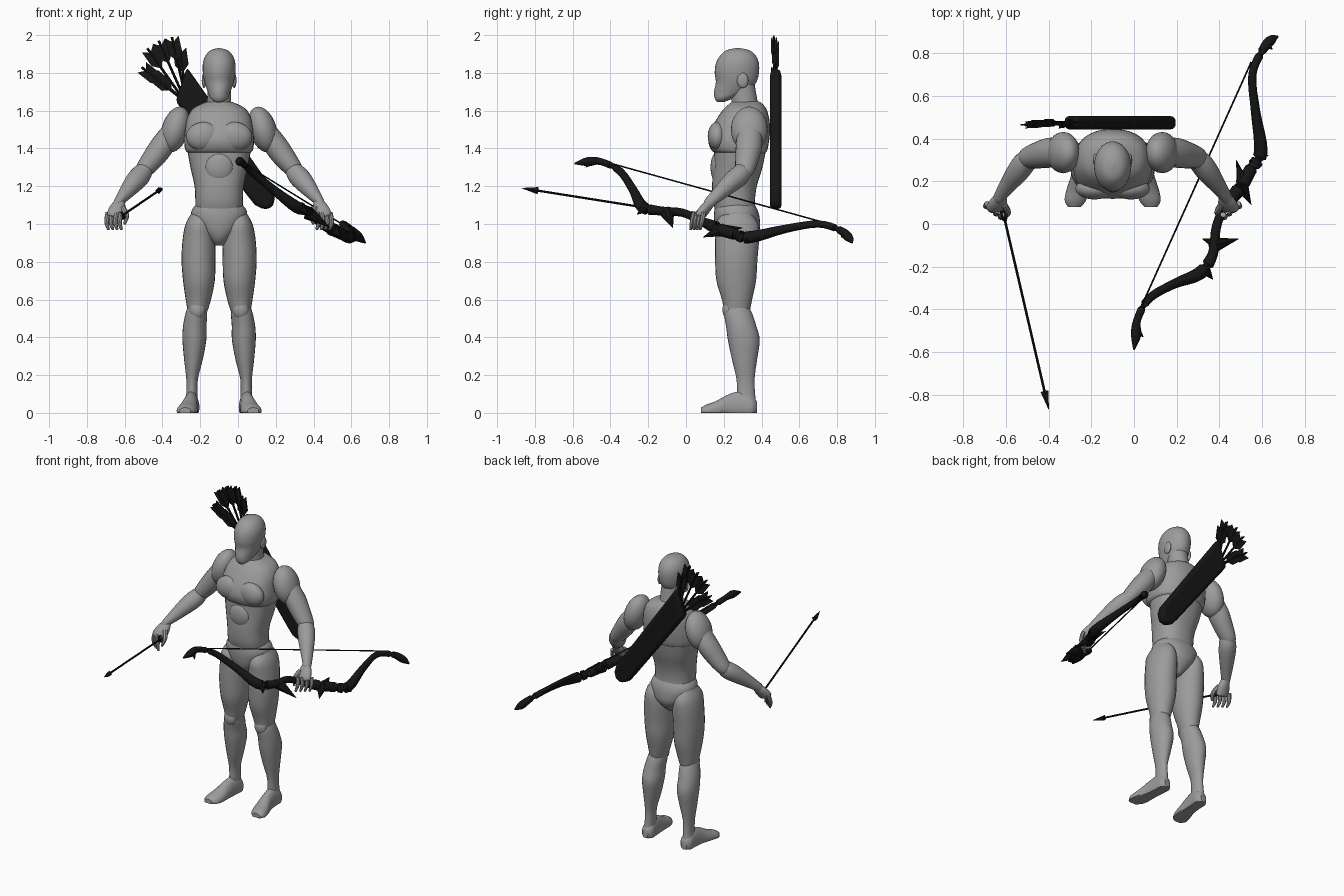
import bpy, bmesh, math
from mathutils import Vector, Matrix

default = bpy.data.objects.get("Cube")
if default:
    bpy.data.objects.remove(default)

MID = -0.10  # the figure's own centre line
X, Y, Z = Vector((1, 0, 0)), Vector((0, 1, 0)), Vector((0, 0, 1))


def material(name, value):
    mat = bpy.data.materials.new(name)
    mat.use_nodes = True
    colour = (value, value, value, 1)
    mat.diffuse_color = colour
    mat.node_tree.nodes["Principled BSDF"].inputs["Base Color"].default_value = colour
    return mat


GREY = material("body grey", 0.33)
BLACK = material("weapon black", 0.008)


def finish(name, bm, mat, matrix=None):
    """Turn a bmesh into a smooth-by-angle object."""
    if matrix:
        bmesh.ops.transform(bm, matrix=matrix, verts=bm.verts)
    bmesh.ops.recalc_face_normals(bm, faces=bm.faces)
    mesh = bpy.data.meshes.new(name)
    bm.to_mesh(mesh)
    bm.free()
    obj = bpy.data.objects.new(name, mesh)
    bpy.context.collection.objects.link(obj)
    mesh.materials.append(mat)
    bpy.ops.object.select_all(action="DESELECT")
    obj.select_set(True)
    bpy.context.view_layer.objects.active = obj
    bpy.ops.object.shade_smooth_by_angle(angle=math.radians(40))
    return obj


def smooth_path(rows, steps):
    """Catmull-Rom interpolation of rows of numbers."""
    rows = [Vector(r) for r in rows]
    padded = [rows[0]] + rows + [rows[-1]]
    out = []
    for a, b, c, d in zip(padded, padded[1:], padded[2:], padded[3:]):
        for k in range(steps):
            t = k / steps
            out.append(b + (c - a) * (t / 2) + (a * 2 - b * 5 + c * 4 - d) * (t * t / 2)
                       + (b * 3 - a - c * 3 + d) * (t ** 3 / 2))
    return out + [rows[-1]]


def loft(name, rows, mat=GREY, axes=None, sides=24, steps=4, power=1.0, floor=False):
    """Rows are x, y, z, half width, half depth; without axes, rings follow the path."""
    rows = smooth_path(rows, steps)
    bm = bmesh.new()
    rings = []
    for i, row in enumerate(rows):
        centre = Vector(row[:3])
        if axes:
            u, v = axes
        else:
            ahead = Vector(rows[min(i + 1, len(rows) - 1)][:3])
            behind = Vector(rows[max(i - 1, 0)][:3])
            along = (ahead - behind).normalized()
            u = Y.cross(along).normalized() if abs(along.y) < 0.8 else along.cross(Z).normalized()
            v = along.cross(u)
        ring = []
        for k in range(sides):
            angle = math.tau * k / sides
            c, s = math.cos(angle), math.sin(angle)
            p = centre + u * (math.copysign(abs(c) ** power, c) * max(row[3], 0.001)) \
                + v * (math.copysign(abs(s) ** power, s) * max(row[4], 0.001))
            if floor:
                p.z = max(p.z, 0)
            ring.append(bm.verts.new(p))
        rings.append(ring)
    for low, high in zip(rings, rings[1:]):
        for k in range(sides):
            n = (k + 1) % sides
            bm.faces.new((low[k], low[n], high[n], high[k]))
    bm.faces.new(rings[0])
    bm.faces.new(rings[-1])
    return finish(name, bm, mat)


def trunk(name, rows, power=1.0):
    """Central part from rows of height, half width, front and back."""
    return loft(name, [(MID, (f + b) / 2, z, w, (b - f) / 2) for z, w, f, b in rows],
                axes=(X, Y), sides=32, power=power)


def ellipsoid(name, centre, radii, tilt=0):
    bm = bmesh.new()
    bmesh.ops.create_uvsphere(bm, u_segments=24, v_segments=16, radius=1)
    finish(name, bm, GREY, Matrix.Translation(centre) @ Matrix.Rotation(tilt, 4, "Y")
           @ Matrix.Diagonal((*radii, 1)))


def plate(bm, outline, depth):
    """Add an XZ outline extruded along Y."""
    face = bm.faces.new([bm.verts.new((x, -depth / 2, z)) for x, z in outline])
    moved = bmesh.ops.extrude_face_region(bm, geom=[face])["geom"]
    bmesh.ops.translate(bm, vec=Y * depth, verts=[g for g in moved if isinstance(g, bmesh.types.BMVert)])


def rod(name, start, end, r1, r2, mat=BLACK, sides=8):
    start, end = Vector(start), Vector(end)
    bm = bmesh.new()
    bmesh.ops.create_cone(bm, cap_ends=True, segments=sides, radius1=r1, radius2=r2,
                          depth=(end - start).length)
    turn = (end - start).to_track_quat("Z", "Y").to_matrix().to_4x4()
    finish(name, bm, mat, Matrix.Translation((start + end) / 2) @ turn)


def fletching(name, end, direction, size=1.0):
    """Crossed notched vanes ending at the nock."""
    w = Vector(direction).normalized()
    u = Y.cross(w).normalized()
    frame = Matrix((u, w.cross(u), w)).transposed().to_4x4()
    for turn, wide in ((0, size), (math.pi / 2, size * 0.45)):
        bm = bmesh.new()
        half = 0.036 * wide
        plate(bm, [(0, -0.13 * size), (half, -0.09 * size), (half, 0), (0, -0.03 * size),
                   (-half, 0), (-half, -0.09 * size)], 0.008)
        finish(name, bm, BLACK, Matrix.Translation(end) @ frame @ Matrix.Rotation(turn, 4, "Z"))


# Head, neck and trunk
trunk("head", [(1.645, .02, .165, .20), (1.665, .045, .152, .25), (1.70, .06, .148, .33),
               (1.75, .077, .158, .372), (1.80, .086, .152, .386), (1.85, .086, .158, .386),
               (1.89, .073, .18, .37), (1.92, .045, .215, .335), (1.932, 0, .27, .28)])
trunk("neck", [(1.56, .085, .22, .42), (1.63, .066, .24, .385), (1.70, .062, .235, .37), (1.76, .06, .23, .36)])
trunk("chest", [(1.375, .16, .16, .42), (1.39, .178, .135, .43), (1.44, .185, .118, .44), (1.50, .18, .132, .445),
                (1.56, .17, .165, .44), (1.61, .14, .20, .425), (1.64, .085, .235, .40), (1.65, .05, .25, .38)], .85)
trunk("abdomen", [(1.06, .125, .16, .37), (1.12, .126, .142, .365), (1.20, .13, .138, .375),
                  (1.30, .152, .145, .405), (1.40, .17, .15, .425)], .85)
trunk("pelvis", [(.885, .025, .21, .32), (.92, .06, .175, .36), (.97, .11, .155, .39), (1.03, .145, .148, .39),
                 (1.07, .146, .15, .38), (1.10, .125, .155, .365)], .9)
ellipsoid("belly_plate", (MID, .165, 1.30), (.075, .035, .08))

# Limbs on both sides
for side, s in (("left", 1), ("right", -1)):
    def mirrored(rows):
        return [(MID + s * r[0], *r[1:]) for r in rows]

    def at(x, y, z):
        return (MID + s * x, y, z)

    ellipsoid(side + "_ear", at(.08, .30, 1.76), (.012, .03, .04))
    ellipsoid(side + "_pectoral", at(.085, .165, 1.465), (.09, .05, .075), s * .15)
    ellipsoid(side + "_shoulder", at(.232, .335, 1.50), (.072, .097, .125), -s * .3)
    loft(side + "_upper_arm", mirrored([(.23, .335, 1.52, .05, .06), (.29, .335, 1.43, .062, .07),
                                        (.34, .325, 1.36, .06, .064), (.40, .31, 1.285, .046, .05),
                                        (.42, .295, 1.265, .03, .03)]))
    loft(side + "_forearm", mirrored([(.375, .315, 1.31, .035, .04), (.41, .29, 1.265, .053, .053),
                                      (.445, .245, 1.225, .053, .052), (.49, .185, 1.17, .04, .04),
                                      (.53, .13, 1.12, .026, .03), (.535, .12, 1.105, .025, .028)]))
    loft(side + "_palm", mirrored([(.525, .135, 1.12, .024, .024), (.535, .105, 1.085, .042, .028),
                                   (.55, .075, 1.045, .045, .026), (.553, .07, 1.035, .03, .015)]))
    for i in range(4):
        x, y = .588 - .023 * i, .095 - .017 * i
        loft(side + "_finger", mirrored([(x, y, 1.06, .013, .013), (x + .008, y - .012, 1.01, .012, .012),
                                         (x - .003, y - .02, .97, .007, .007)]), sides=8)
    loft(side + "_thumb", mirrored([(.51, .09, 1.085, .016, .016), (.49, .055, 1.045, .014, .014),
                                    (.50, .035, 1.0, .007, .007)]), sides=8)
    loft(side + "_thigh", mirrored([(.10, .27, 1.06, .045, .07), (.107, .268, 1.0, .07, .114),
                                    (.107, .27, .92, .086, .117), (.109, .266, .81, .09, .112),
                                    (.107, .266, .70, .084, .105), (.11, .27, .60, .067, .08),
                                    (.115, .27, .53, .05, .066), (.12, .275, .50, .04, .05)]), axes=(X, Y))
    loft(side + "_shin", mirrored([(.118, .272, .57, .045, .055), (.12, .275, .53, .057, .074),
                                   (.129, .292, .46, .062, .08), (.131, .306, .385, .063, .084),
                                   (.136, .31, .28, .049, .066), (.143, .315, .18, .031, .048),
                                   (.144, .318, .10, .03, .048), (.148, .322, .05, .034, .05)]), axes=(X, Y))
    ellipsoid(side + "_kneecap", at(.115, .225, .545), (.042, .032, .05))
    loft(side + "_foot", mirrored([(.145, .375, .03, .02, .03), (.145, .35, .03, .04, .06),
                                   (.147, .30, .03, .04, .085), (.153, .23, .025, .042, .075),
                                   (.165, .16, .015, .052, .048), (.175, .11, .01, .05, .035),
                                   (.18, .08, .01, .03, .018)]), axes=(X, Z), floor=True)

# Quiver slung diagonally across the back
bm = bmesh.new()
plate(bm, [(-.27, 1.83), (.18, 1.19), (.195, 1.14), (.185, 1.09), (.14, 1.075), (.09, 1.10), (.05, 1.15), (-.33, 1.65)], .062)
quiver = finish("quiver", bm, BLACK)
quiver.location.y = .475
bevel = quiver.modifiers.new("rounded", "BEVEL")
bevel.width, bevel.segments = .022, 3

# Spare arrows fanning out of the quiver
for i, (x, z) in enumerate([(-.51, 1.83), (-.48, 1.93), (-.42, 1.97), (-.35, 1.99), (-.45, 1.79), (-.31, 1.93)]):
    tip = Vector((x, .465 + .006 * (i % 3), z))
    root = Vector((-.24 + x * .1, .475, 1.62 + z * .02))
    rod("spare_arrow", root, tip, .007, .007)
    fletching("spare_fletching", tip, tip - root)

# Arrow in the right hand
nock, point = Vector((-.62, .08, 1.04)), Vector((-.40, -.87, 1.19))
neck_point = point.lerp(nock, .09)
rod("held_arrow", nock, neck_point, .006, .006)
rod("arrowhead", neck_point, point, .019, .001, sides=4)
fletching("held_fletching", nock, nock - point, .6)

# Recurve bow in the left hand
limb = [(0, -.59, 1.32, .004), (.01, -.52, 1.33, .024), (.015, -.45, 1.33, .018), (.07, -.35, 1.28, .020),
        (.19, -.28, 1.18, .023), (.31, -.23, 1.09, .032), (.37, -.14, 1.07, .024), (.385, -.02, 1.06, .022),
        (.42, .07, 1.02, .022), (.49, .16, .98, .034), (.55, .26, .945, .030), (.595, .34, .93, .032),
        (.57, .53, .975, .022), (.555, .70, 1.0, .019), (.60, .81, .97, .020), (.64, .86, .93, .024), (.675, .88, .90, .004)]
loft("bow", [(*row, row[3]) for row in limb], BLACK, sides=12)
rod("bowstring", (.015, -.43, 1.33), (.55, .76, 1.0), .004, .004)
for base, tip, radius in [((.37, -.10, 1.06), (.49, -.07, .98), .038), ((.38, -.09, 1.06), (.32, -.07, 1.06), .025),
                          ((.50, .19, .97), (.55, .09, .93), .036), ((.51, .19, .97), (.48, .30, .98), .03),
                          ((.33, -.21, 1.09), (.37, -.26, 1.05), .03), ((.58, .33, .93), (.63, .32, .91), .03),
                          ((.01, -.50, 1.33), (.045, -.53, 1.30), .022), ((.62, .84, .95), (.65, .82, .93), .022)]:
    rod("bow_spike", base, tip, radius, .001)
